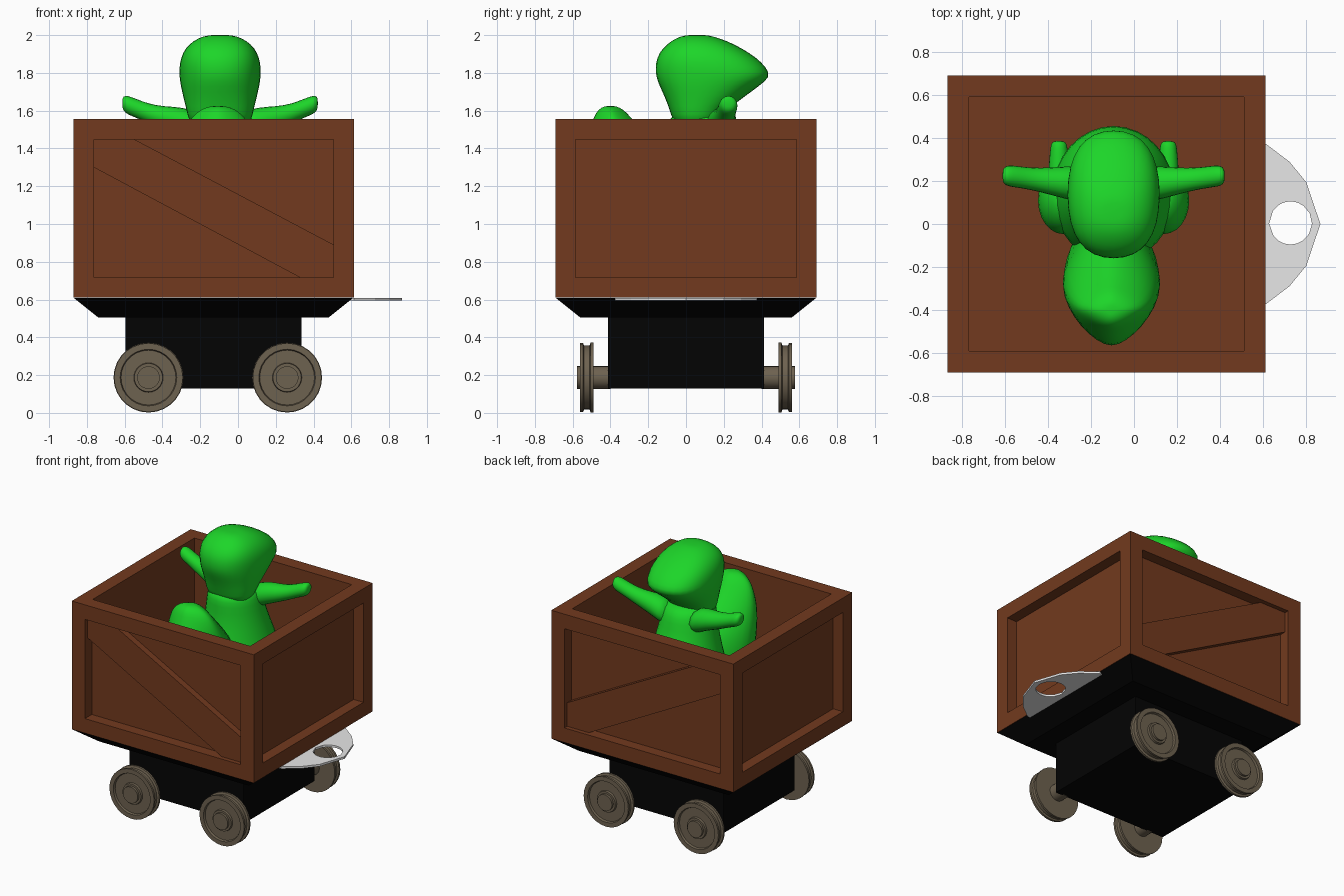
import bpy, bmesh
from math import sin, cos, pi, radians, copysign
from mathutils import Vector, Matrix

if "Cube" in bpy.data.objects:
    bpy.data.objects.remove(bpy.data.objects["Cube"])


def material(name, *rgb):
    m = bpy.data.materials.new(name)
    m.use_nodes = True
    m.diffuse_color = (*rgb, 1)
    m.node_tree.nodes["Principled BSDF"].inputs["Base Color"].default_value = (*rgb, 1)
    return m


WOOD = material("brown wood", 0.17, 0.042, 0.013)
BLACK = material("black paint", 0.0012, 0.0012, 0.0012)
IRON = material("dull iron", 0.155, 0.122, 0.08)
STEEL = material("pale steel", 0.8, 0.8, 0.8)
GREEN = material("green skin", 0.012, 0.67, 0.022)


def finish(name, bm, mat, smooth=None):
    bmesh.ops.recalc_face_normals(bm, faces=bm.faces)
    mesh = bpy.data.meshes.new(name)
    bm.to_mesh(mesh)
    bm.free()
    mesh.materials.append(mat)
    ob = bpy.data.objects.new(name, mesh)
    bpy.context.collection.objects.link(ob)
    if smooth:
        bpy.ops.object.select_all(action="DESELECT")
        ob.select_set(True)
        bpy.context.view_layer.objects.active = ob
        bpy.ops.object.shade_smooth_by_angle(angle=radians(smooth))
    return ob


def box(lo, hi):
    bm = bmesh.new()
    lo, hi = Vector(lo), Vector(hi)
    bmesh.ops.create_cube(bm, size=1, matrix=Matrix.Translation((lo + hi) / 2)
                          @ Matrix.Diagonal((*(hi - lo), 1)))
    return bm


def recess(bm, faces, border, depth):
    """Leave a flat border round each face, then push the middle straight in."""
    bmesh.ops.inset_individual(bm, faces=faces, thickness=border, use_even_offset=True)
    for f in faces:
        normal = f.normal.copy()
        floor = bmesh.ops.extrude_discrete_faces(bm, faces=[f])["faces"]
        bmesh.ops.translate(bm, verts=floor[0].verts, vec=-normal * depth)


def skin_rings(bm, rings, closed=False):
    """Bridge rings of points; cap the ends, or join last to first."""
    loops = [[bm.verts.new(p) for p in ring] for ring in rings]
    pairs = list(zip(loops, loops[1:])) + ([(loops[-1], loops[0])] if closed else [])
    for a, b in pairs:
        for i in range(len(a)):
            j = (i + 1) % len(a)
            bm.faces.new((a[i], a[j], b[j], b[i]))
    if not closed:
        bm.faces.new(loops[0])
        bm.faces.new(loops[-1])


def loft(name, sections, u, v, power=1.0, sides=16):
    """Soft body through rounded sections (x, y, z, radius along u, along v)."""
    u, v = Vector(u), Vector(v)

    def bend(c):
        return copysign(abs(c) ** power, c)

    rings = []
    for x, y, z, ru, rv in sections:
        angles = [2 * pi * i / sides for i in range(sides)]
        rings.append([Vector((x, y, z)) + u * ru * bend(cos(a)) + v * rv * bend(sin(a))
                      for a in angles])
    bm = bmesh.new()
    skin_rings(bm, rings)
    ob = finish(name, bm, GREEN, 180)
    soften = ob.modifiers.new("soften", "SUBSURF")
    soften.levels = soften.render_levels = 1


X, Y, Z = (1, 0, 0), (0, 1, 0), (0, 0, 1)

# Open crate with framed sides
bm = box((-0.87, -0.692, 0.61), (0.613, 0.692, 1.555))
bm.normal_update()
sides = [f for f in bm.faces if abs(f.normal.z) < 0.5]
top = [f for f in bm.faces if f.normal.z > 0.5]
recess(bm, sides, 0.107, 0.08)
recess(bm, top, 0.1, 0.84)
finish("crate", bm, WOOD)

# Diagonal boards front and back
board = [(-0.764, 1.3), (-0.764, 1.449), (-0.55, 1.449), (0.507, 0.89), (0.507, 0.716), (0.33, 0.716)]
for name, s in (("front_board", -1), ("back_board", 1)):
    bm = bmesh.new()
    skin_rings(bm, [[(x, s * y, z) for x, z in board] for y in (0.605, 0.66)])
    finish(name, bm, WOOD)

# Tapered skirt and chassis block
bm = bmesh.new()
skin_rings(bm, [[(-0.13 + sx * hx, sy * hy, z) for sx, sy in ((-1, -1), (1, -1), (1, 1), (-1, 1))]
                for hx, hy, z in ((0.61, 0.56, 0.505), (0.74, 0.69, 0.609))])
finish("skirt", bm, BLACK)
finish("chassis", box((-0.595, -0.413, 0.13), (0.335, 0.413, 0.51)), BLACK)

# Wheels: a lathe profile of (radius, distance from the middle)
profile = [(0, 0.4), (0.06, 0.4), (0.06, 0.49), (0.185, 0.49), (0.185, 0.505), (0.17, 0.51),
           (0.17, 0.54), (0.182, 0.545), (0.182, 0.56), (0.15, 0.56), (0.145, 0.545),
           (0.078, 0.545), (0.075, 0.56), (0.06, 0.56), (0.06, 0.577), (0, 0.577)]
for end, x in (("right", -0.474), ("left", 0.26)):
    for face, s in (("front", -1), ("back", 1)):
        bm = bmesh.new()
        verts = [bm.verts.new((x + r, s * d, 0.187)) for r, d in profile]
        edges = [bm.edges.new(pair) for pair in zip(verts, verts[1:])]
        bmesh.ops.spin(bm, geom=verts + edges, cent=(x, 0, 0.187), axis=Y, angle=2 * pi,
                       steps=28, use_merge=True)
        bmesh.ops.remove_doubles(bm, verts=bm.verts, dist=0.0005)
        finish(f"{face}_{end}_wheel", bm, IRON, 30)

# Coupling plate: outer edge and round hole joined into one solid ring
half = [(0.869, 0), (0.803, 0.195), (0.725, 0.29), (0.613, 0.375), (0.56, 0.375)]
outline = half + [(0.56, 0)] + [(x, -y) for x, y in half[:0:-1]]
outer = []
for i, p in enumerate(outline):
    q = Vector(outline[(i + 1) % len(outline)])
    outer += [Vector(p).lerp(q, t / 3) for t in range(3)]
centre = Vector((0.73, 0.005))
hole = [centre + (p - centre).normalized() * 0.1 for p in outer]
bm = bmesh.new()
skin_rings(bm, [[(*p, z) for p in ring] for ring, z in
                ((outer, 0.594), (outer, 0.6095), (hole, 0.6095), (hole, 0.594))], closed=True)
finish("coupling_plate", bm, STEEL)

# Passenger: head with a snout pointing backwards
MID = -0.095
head = [(1.5, -0.06, 0.18, 0.16), (1.58, -0.08, 0.18, 0.175), (1.67, -0.115, 0.31, 0.198),
        (1.73, -0.145, 0.39, 0.212), (1.78, -0.165, 0.458, 0.22), (1.83, -0.168, 0.43, 0.22),
        (1.88, -0.16, 0.38, 0.212), (1.93, -0.13, 0.3, 0.188), (1.97, -0.08, 0.22, 0.145),
        (1.995, -0.03, 0.14, 0.09), (2.001, 0.02, 0.1, 0.04)]
loft("head", [(MID, (a + b) / 2, z, w, (b - a) / 2) for z, a, b, w in head], X, Y, 0.85)

# Torso, wide at the belly
torso = [(0.72, 0.1, 0.22, 0.22), (0.8, 0.13, 0.28, 0.31), (0.95, 0.14, 0.3, 0.335),
         (1.1, 0.14, 0.28, 0.31), (1.25, 0.13, 0.24, 0.26), (1.4, 0.11, 0.205, 0.21),
         (1.5, 0.1, 0.19, 0.2), (1.56, 0.09, 0.175, 0.185), (1.6, 0.09, 0.13, 0.13)]
loft("torso", [(MID, y, z, w, d) for z, y, w, d in torso], X, Y)

# Tail curling up behind, with a pointed ridge
tail = [(0.75, -0.1, 0.2, 0.2), (0.9, -0.2, 0.22, 0.27), (1.1, -0.26, 0.235, 0.3),
        (1.25, -0.29, 0.235, 0.29), (1.36, -0.33, 0.22, 0.24), (1.45, -0.36, 0.2, 0.18),
        (1.54, -0.385, 0.165, 0.115), (1.59, -0.395, 0.12, 0.085), (1.618, -0.4, 0.07, 0.05),
        (1.625, -0.4, 0.02, 0.02)]
loft("tail", [(MID - 0.01, y, z, w, d) for z, y, w, d in tail], X, Y, 1.3)

# Arms, thighs and feet, mirrored about the middle
arm = [(0.08, 0.18, 1.49, 0.1), (0.2, 0.19, 1.54, 0.085), (0.3, 0.2, 1.56, 0.066),
       (0.38, 0.21, 1.585, 0.055), (0.45, 0.22, 1.615, 0.053), (0.49, 0.225, 1.63, 0.053),
       (0.512, 0.225, 1.638, 0.042), (0.518, 0.225, 1.64, 0.02)]
thigh = [(0.72, 0.06), (0.76, 0.11), (0.85, 0.16), (0.95, 0.17), (1.04, 0.145), (1.1, 0.09), (1.13, 0.03)]
foot = [(0.05, 0.05), (0.2, 0.055), (0.3, 0.048), (0.36, 0.042), (0.382, 0.036), (0.387, 0.015)]
for side, s in (("right", -1), ("left", 1)):
    loft(side + "_arm", [(MID + s * x, y, z, r, r) for x, y, z, r in arm], Y, Z, sides=10)
    loft(side + "_thigh", [(MID + s * 0.235, 0.11, z, r * 0.75, r) for z, r in thigh], X, Y, sides=12)
    loft(side + "_foot", [(MID + s * 0.255, y, 0.78, r, r) for y, r in foot], X, Z, sides=10)
